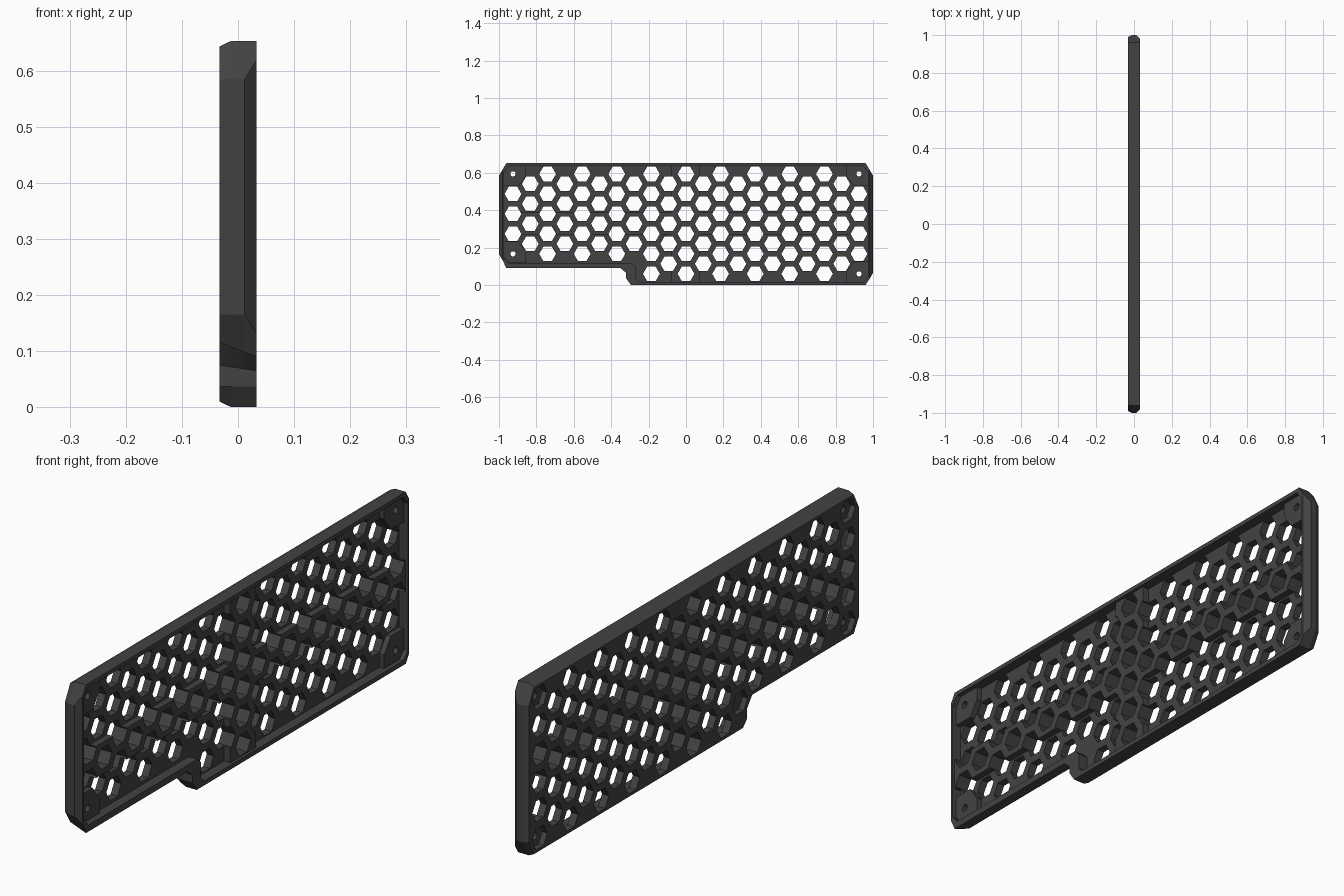
import bpy, bmesh, math

if "Cube" in bpy.data.objects:
    bpy.data.objects.remove(bpy.data.objects["Cube"])

mat = bpy.data.materials.new("dark_grey")
mat.diffuse_color = (0.055, 0.055, 0.055, 1)
mat.use_nodes = True
mat.node_tree.nodes["Principled BSDF"].inputs["Base Color"].default_value = mat.diffuse_color


def loft(bm, layers):
    """Closed solid through matching (y, z) outlines, given as (x, outline)."""
    rings = [[bm.verts.new((x, y, z)) for y, z in pts] for x, pts in layers]
    n = len(rings[0])
    for a, b in zip(rings, rings[1:]):
        for i in range(n):
            j = (i + 1) % n
            bm.faces.new((a[i], a[j], b[j], b[i]))
    bm.faces.new(rings[0])
    bm.faces.new(rings[-1])


def finish(bm, name):
    bmesh.ops.recalc_face_normals(bm, faces=bm.faces)
    me = bpy.data.meshes.new(name)
    bm.to_mesh(me)
    bm.free()
    me.materials.append(mat)
    ob = bpy.data.objects.new(name, me)
    bpy.context.collection.objects.link(ob)
    return ob


def prism(name, shapes, x0, x1):
    bm = bmesh.new()
    for pts in shapes:
        loft(bm, [(x0, pts), (x1, pts)])
    return finish(bm, name)


def combine(target, tool, op):
    """Apply one boolean, then drop the tool."""
    mod = target.modifiers.new("bool", 'BOOLEAN')
    mod.operation, mod.object, mod.solver = op, tool, 'EXACT'
    dg = bpy.context.evaluated_depsgraph_get()
    target.modifiers.update() if hasattr(target.modifiers, "update") else None
    new = bpy.data.meshes.new_from_object(target.evaluated_get(dg))
    target.modifiers.clear()
    target.data = new
    bpy.data.objects.remove(tool)


def ngon(y, z, r, n):
    return [(y + r * math.cos(2 * math.pi * i / n),
             z + r * math.sin(2 * math.pi * i / n)) for i in range(n)]


def rect(y0, y1, z0, z1):
    return [(y0, z0), (y1, z0), (y1, z1), (y0, z1)]


def outline(x, edge, end, slide):
    """Outer contour at depth x: inset of long edges, of ends, corner slide."""
    t = (0.033 - x) / 0.066
    e, top, low = 1 - end, 0.653 - edge, 0.09 + 0.025 * t
    return [(-0.96, top), (0.96, top), (e, 0.585 + slide), (e, 0.065 - slide),
            (0.96, edge), (-0.295, edge), (-0.32, 0.037), (-0.32, 0.065 + 0.01 * t),
            (-0.35, low), (-0.96, low), (-e, 0.165 - slide), (-e, 0.585 + slide)]


BACK, FLOOR, RIB, BOSS, FRONT = -0.033, -0.004, 0.022, 0.016, 0.033

# Chamfered outer body
bm = bmesh.new()
loft(bm, [(BACK, outline(BACK, 0.01, 0.01, 0)),
          (-0.012, outline(-0.012, 0, 0, 0)),
          (0.012, outline(0.012, 0, 0, 0)),
          (FRONT, outline(FRONT, 0, 0.02, 0.034))])
panel = finish(bm, "honeycomb_panel")

# Open tray behind the rim
inner = [(-0.945, 0.637), (0.945, 0.637), (0.973, 0.605), (0.973, 0.045),
         (0.945, 0.017), (-0.25, 0.017), (-0.268, 0.035), (-0.268, 0.095),
         (-0.29, 0.115), (-0.945, 0.115), (-0.973, 0.145), (-0.973, 0.605)]
combine(panel, prism("tray_cutter", [inner], FLOOR, 0.06), 'DIFFERENCE')

# Crossing stiffener ribs
combine(panel, prism("upright_rib", [rect(-0.078, 0.076, 0.01, 0.643)], -0.015, RIB), 'UNION')
combine(panel, prism("long_rib", [rect(-0.978, 0.978, 0.267, 0.387)], -0.016, RIB), 'UNION')

# Screw bosses, clipped towards the middle of the panel
corners = [(-0.925, 0.594), (0.925, 0.594), (-0.925, 0.167), (0.925, 0.06)]
bosses = []
for y, z in corners:
    s = 1 if y > 0 else -1
    v = 1 if z > 0.3 else -1
    bosses.append([(y - s * 0.07, z + v * 0.046), (y + s * 0.024, z + v * 0.046),
                   (y + s * 0.05, z + v * 0.015), (y + s * 0.05, z - v * 0.065),
                   (y - s * 0.03, z - v * 0.065), (y - s * 0.07, z - v * 0.01)])
combine(panel, prism("screw_bosses", bosses, -0.014, BOSS), 'UNION')

# Honeycomb openings, with blind pockets at the screws and at the step
DY, DZ, R = 0.0925, 0.1068, 0.045
through, pockets = [], [ngon(-3 * DY, 0.1135, R, 6)]
for c in range(-10, 11):
    odd = c % 2
    for k in range(5 if odd else 6):
        y, z = c * DY, 0.06 + DZ * (k + 0.5 * odd)
        if y < -0.22 and z < 0.14:
            continue
        at_screw = any(abs(y - p) < 0.02 and abs(z - q) < 0.02 for p, q in corners)
        (pockets if at_screw else through).append(ngon(y, z, R, 6))
combine(panel, prism("hex_cutter", through, -0.06, 0.06), 'DIFFERENCE')
combine(panel, prism("pocket_cutter", pockets, -0.06, -0.012), 'DIFFERENCE')

# Screw holes
combine(panel, prism("screw_cutter", [ngon(y, z, 0.014, 16) for y, z in corners],
                     -0.06, 0.06), 'DIFFERENCE')
